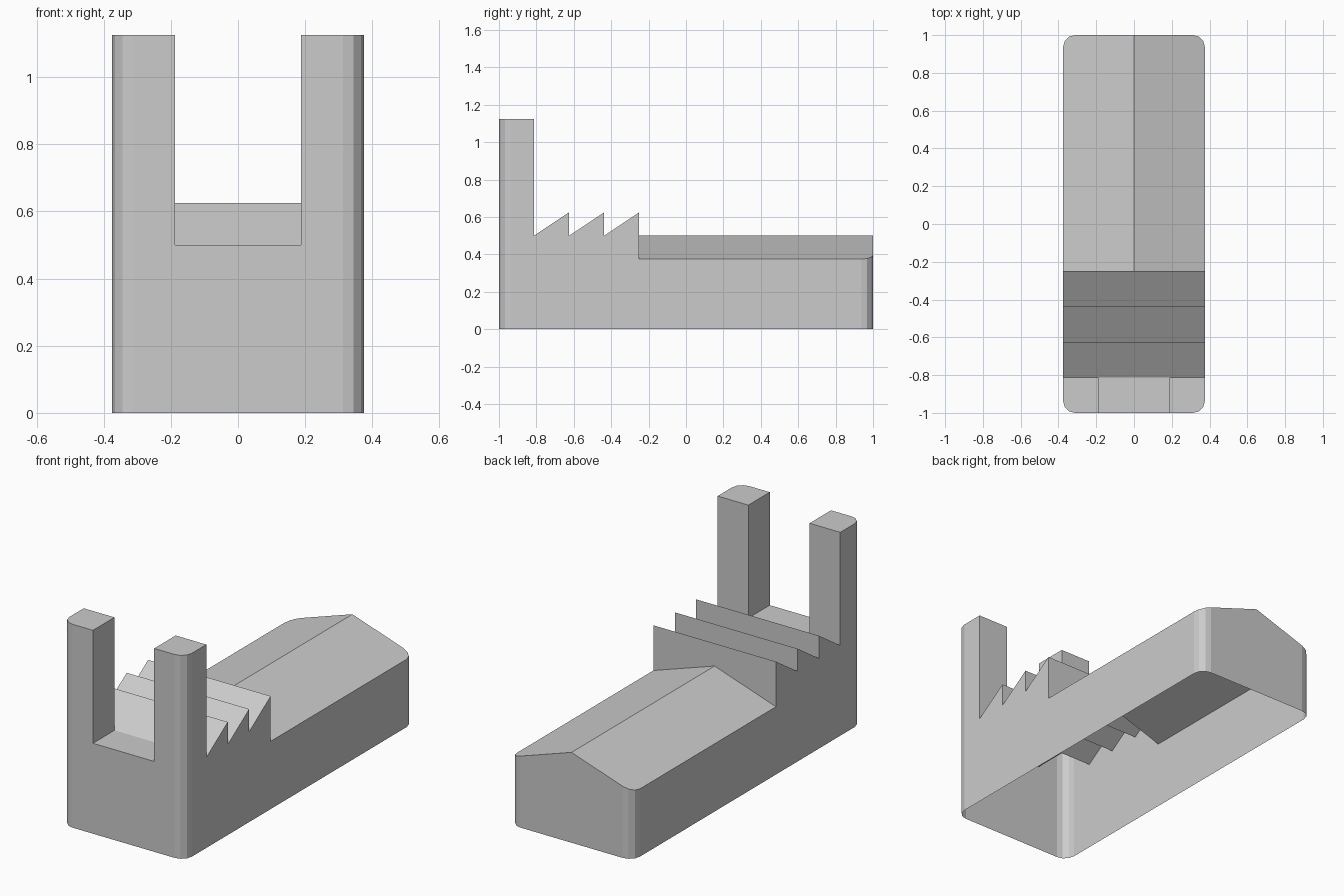
import bpy, bmesh, math
from mathutils import Vector

cube = bpy.data.objects.get("Cube")
if cube:
    bpy.data.objects.remove(cube, do_unlink=True)

HALF_W, HALF_L, RADIUS = 0.375, 1.0, 0.0625
DECK, TOP, EAVE = 0.5, 1.125, 0.375
POST_IN = 0.1875          # inner face of each post
POST_BACK = -0.8125       # rear face of the posts
ROOF_START = -0.25        # where the steps end and the roof begins
TOOTH_H, ABOVE, BEYOND = 0.125, 1.3, 0.5

grey = bpy.data.materials.new("plain grey")
grey.use_nodes = True
colour = (0.6, 0.6, 0.6, 1)
grey.diffuse_color = colour
grey.node_tree.nodes["Principled BSDF"].inputs["Base Color"].default_value = colour


def prism(name, points, sweep):
    """Extrude a closed polygon of 3D points along a vector."""
    bm = bmesh.new()
    face = bm.faces.new([bm.verts.new(p) for p in points])
    new = bmesh.ops.extrude_face_region(bm, geom=[face])["geom"]
    verts = [g for g in new if isinstance(g, bmesh.types.BMVert)]
    bmesh.ops.translate(bm, verts=verts, vec=Vector(sweep))
    bmesh.ops.recalc_face_normals(bm, faces=bm.faces)
    mesh = bpy.data.meshes.new(name)
    bm.to_mesh(mesh)
    bm.free()
    obj = bpy.data.objects.new(name, mesh)
    bpy.context.collection.objects.link(obj)
    return obj


# Body block with rounded vertical corners
plan = []
for quarter, (sx, sy) in enumerate([(1, 1), (-1, 1), (-1, -1), (1, -1)]):
    for step in range(4):
        a = math.radians(90 * quarter + 30 * step)
        plan.append((sx * (HALF_W - RADIUS) + RADIUS * math.cos(a),
                     sy * (HALF_L - RADIUS) + RADIUS * math.sin(a), 0))
body = prism("body_shell", plan, (0, 0, TOP))
body.data.materials.append(grey)

# Pitched roof cutter
low = DECK - (DECK - EAVE) / HALF_W * BEYOND
gable = [(0, DECK), (BEYOND, low), (BEYOND, ABOVE), (-BEYOND, ABOVE), (-BEYOND, low)]
roof = prism("roof_cutter", [(x, ROOF_START, z) for x, z in gable], (0, 1.5, 0))

# Gap between the two front posts
gap = [(-POST_IN, DECK), (POST_IN, DECK), (POST_IN, ABOVE), (-POST_IN, ABOVE)]
notch = prism("post_gap_cutter", [(x, -1.1, z) for x, z in gap],
              (0, POST_BACK + 1.1, 0))

# Row of three saw teeth
saw = []
pitch = (ROOF_START - POST_BACK) / 3
for i in range(3):
    y = POST_BACK + i * pitch
    saw += [(y, DECK), (y + pitch, DECK + TOOTH_H)]
saw += [(ROOF_START, ABOVE), (POST_BACK, ABOVE)]
teeth = prism("teeth_cutter", [(-BEYOND, y, z) for y, z in saw], (2 * BEYOND, 0, 0))

for cutter in (roof, notch, teeth):
    cutter.hide_render = True
    mod = body.modifiers.new(cutter.name, "BOOLEAN")
    mod.operation, mod.solver, mod.object = "DIFFERENCE", "EXACT", cutter

# Bake the cuts, then open the underside to leave a thin shell
bpy.context.view_layer.update()
graph = bpy.context.evaluated_depsgraph_get()
shell = bpy.data.meshes.new_from_object(body.evaluated_get(graph))
body.modifiers.clear()
body.data = shell
bm = bmesh.new()
bm.from_mesh(shell)
bottom = [f for f in bm.faces if all(v.co.z < 0.001 for v in f.verts)]
bmesh.ops.delete(bm, geom=bottom, context="FACES")
bm.to_mesh(shell)
bm.free()
shell.materials.clear()
shell.materials.append(grey)
for poly in shell.polygons:
    poly.material_index = 0
for cutter in (roof, notch, teeth):
    bpy.data.objects.remove(cutter, do_unlink=True)
